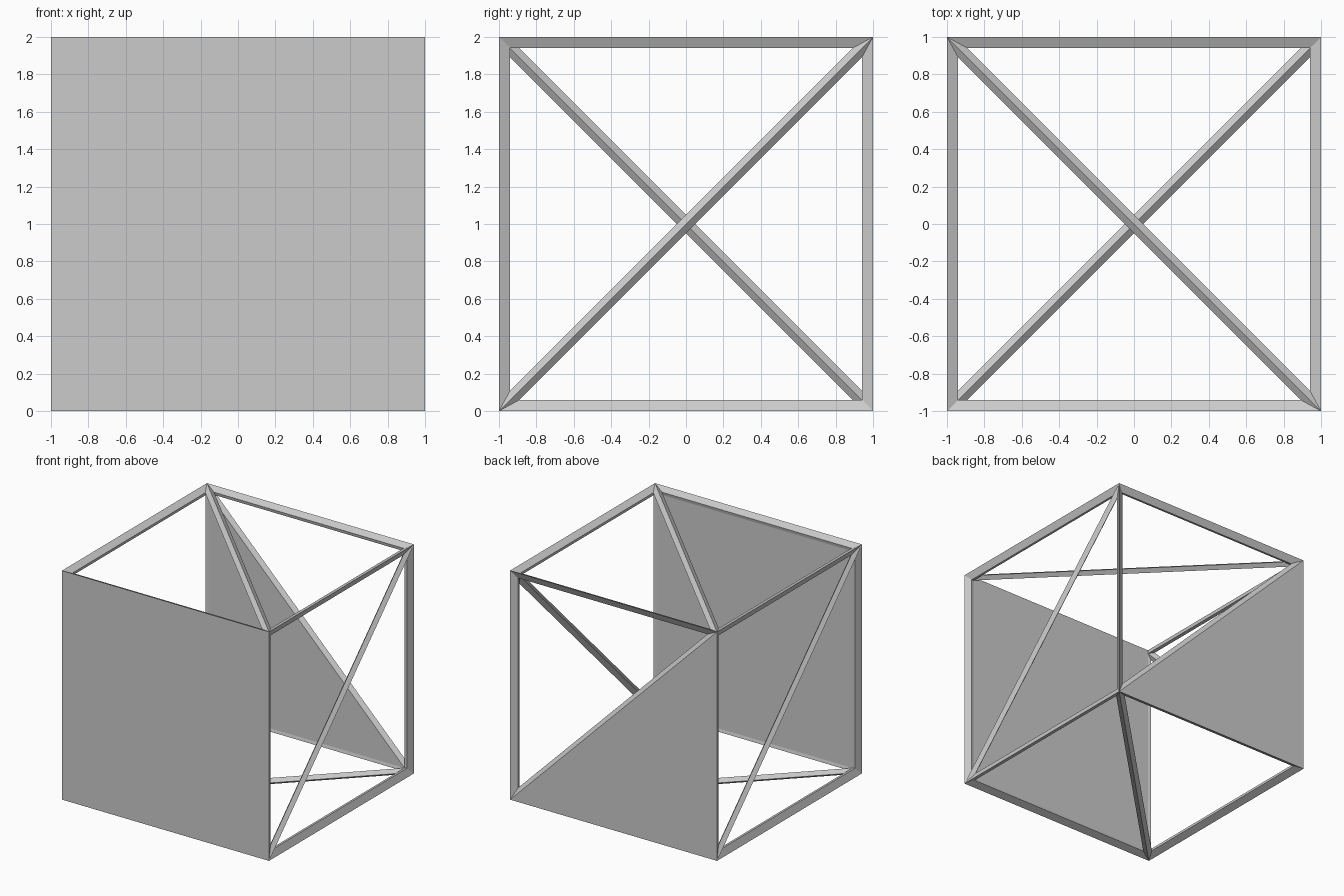
import bpy
import bmesh
from mathutils import Vector

cube = bpy.data.objects.get("Cube")
if cube:
    bpy.data.objects.remove(cube, do_unlink=True)

grey = bpy.data.materials.new("light grey")
grey.use_nodes = True
GREY = (0.6, 0.6, 0.6, 1)
grey.diffuse_color = GREY
grey.node_tree.nodes["Principled BSDF"].inputs["Base Color"].default_value = GREY

DEPTH = 0.027          # rim of each opening below the outer surface
INNER = 1 - 2 * DEPTH  # scale of the inner shell
RIM = 0.06             # strut half-width along the straight edges
TIP = 0.11             # setback of the rim at the sharp corners
LIFT = Vector((0, 0, 1))


def add_face(bm, points, direction):
    """Add one face whose normal agrees with the given direction."""
    face = bm.faces.new([bm.verts.new(p + LIFT) for p in points])
    face.normal_update()
    if face.normal.dot(direction) < 0:
        face.normal_flip()


def triangle(corner, axis):
    """Half of a cube side, given its right-angled corner."""
    i, j = [a for a in range(3) if a != axis]
    a = Vector(corner)
    u, v, n = Vector(), Vector(), Vector()
    u[i], v[j], n[axis] = -a[i], -a[j], a[axis]
    return a, u, v, n


def open_triangle(bm, corner, axis):
    """Bevelled struts around a triangular opening."""
    a, u, v, n = triangle(corner, axis)
    outer = [a, a + 2 * u, a + 2 * v]
    base = a - n * DEPTH
    rim = [base + RIM * (u + v),
           base + (2 - TIP) * u + RIM * v,
           base + RIM * u + (2 - TIP) * v]
    for k in range(3):
        m = (k + 1) % 3
        add_face(bm, [outer[k], outer[m], rim[m], rim[k]], n)
        add_face(bm, [outer[k] * INNER, outer[m] * INNER, rim[m], rim[k]], -n)


def panel(bm, points, n):
    """Outer and inner skin of a closed area."""
    add_face(bm, points, n)
    add_face(bm, [p * INNER for p in points], -n)


def finish(bm, name):
    bmesh.ops.remove_doubles(bm, verts=bm.verts, dist=0.0001)
    mesh = bpy.data.meshes.new(name)
    bm.to_mesh(mesh)
    bm.free()
    mesh.materials.append(grey)
    bpy.context.collection.objects.link(bpy.data.objects.new(name, mesh))


# Open braced sides: axis and right-angled corner of every opening
openings = [
    (2, (1, 1, 1)), (2, (-1, -1, 1)),     # top
    (2, (1, -1, -1)), (2, (-1, 1, -1)),   # bottom
    (0, (1, 1, -1)), (0, (1, -1, 1)),     # left side
    (0, (-1, 1, 1)), (0, (-1, -1, -1)),   # right side
    (1, (1, 1, 1)),                       # upper half of the back
]
frame = bmesh.new()
for axis, corner in openings:
    open_triangle(frame, corner, axis)
finish(frame, "braced_frame")

# Closed front
front = bmesh.new()
a, u, v, n = triangle((-1, -1, -1), 1)
panel(front, [a, a + 2 * u, a + 2 * u + 2 * v, a + 2 * v], n)
finish(front, "front_panel")

# Closed lower half of the back
back = bmesh.new()
a, u, v, n = triangle((-1, 1, -1), 1)
panel(back, [a, a + 2 * u, a + 2 * v], n)
finish(back, "back_triangle_panel")
